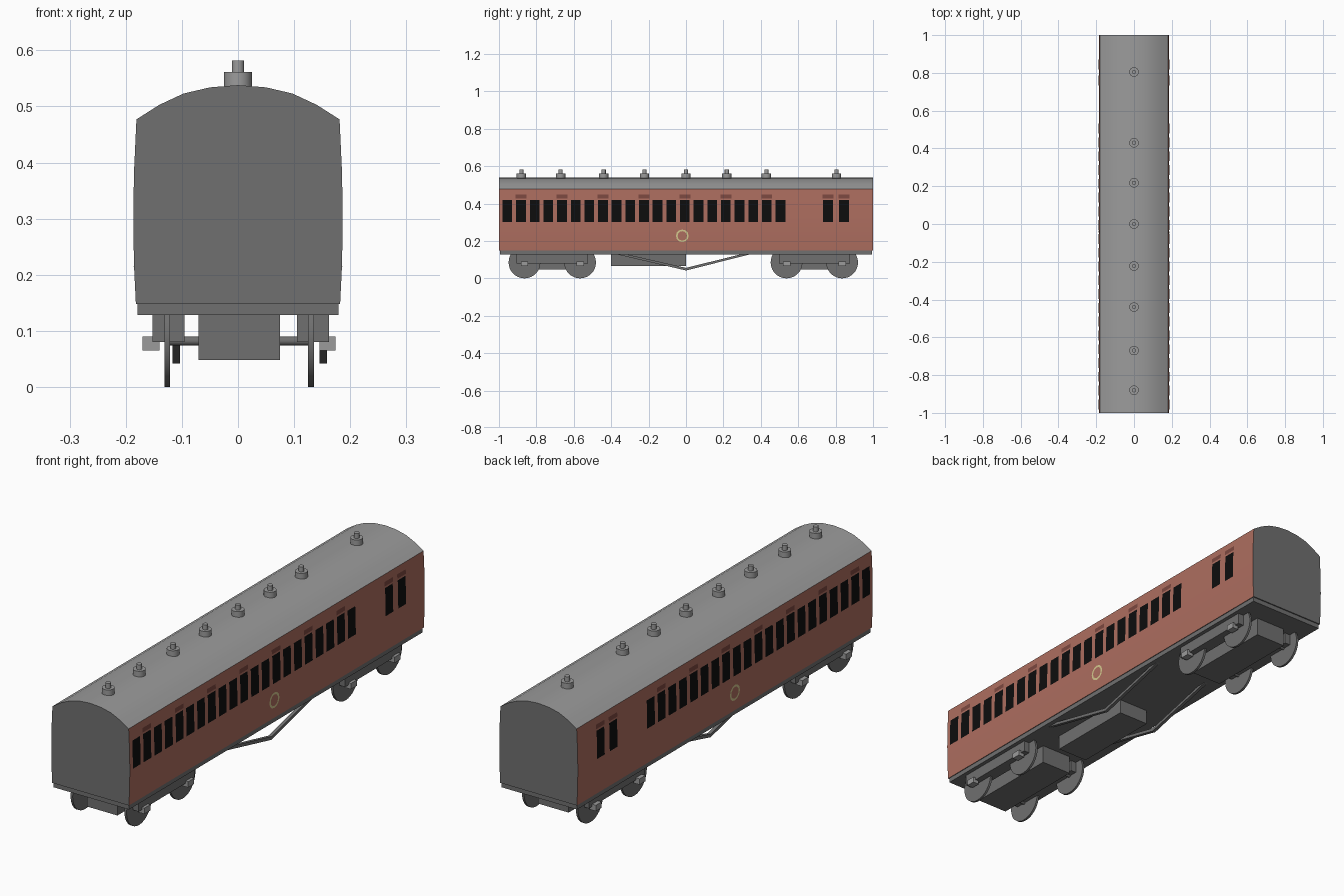
import bpy, bmesh, math
from mathutils import Matrix

if "Cube" in bpy.data.objects:
    bpy.data.objects.remove(bpy.data.objects["Cube"])


def material(name, r, g, b):
    m = bpy.data.materials.new(name)
    m.diffuse_color = (r, g, b, 1)
    m.use_nodes = True
    m.node_tree.nodes["Principled BSDF"].inputs["Base Color"].default_value = m.diffuse_color
    return m


ROOF = material("roof_grey", 0.33, 0.33, 0.33)
DARK = material("dark_grey", 0.16, 0.16, 0.16)
RED = material("faded_maroon", 0.42, 0.155, 0.115)
HOOD = material("deep_maroon", 0.20, 0.065, 0.05)
GLASS = material("window_black", 0.004, 0.004, 0.004)
CREAM = material("pale_yellow", 0.66, 0.58, 0.27)


def finish(name, bm, mats, smooth=False, recalc=True):
    if recalc:
        bmesh.ops.recalc_face_normals(bm, faces=bm.faces)
    me = bpy.data.meshes.new(name)
    bm.to_mesh(me)
    bm.free()
    for m in mats:
        me.materials.append(m)
    if smooth:
        for p in me.polygons:
            p.use_smooth = True
        me.set_sharp_from_angle(angle=math.radians(35))
    ob = bpy.data.objects.new(name, me)
    bpy.context.collection.objects.link(ob)
    return ob


def box(name, x0, x1, y0, y1, z0, z1, mat):
    bm = bmesh.new()
    m = Matrix.Translation(((x0 + x1) / 2, (y0 + y1) / 2, (z0 + z1) / 2)) @ \
        Matrix.Diagonal((x1 - x0, y1 - y0, z1 - z0, 1))
    bmesh.ops.create_cube(bm, size=1, matrix=m)
    return finish(name, bm, [mat])


def cylinder(name, centre, r, depth, mat, along_x=False, seg=24):
    bm = bmesh.new()
    m = Matrix.Translation(centre)
    if along_x:
        m = m @ Matrix.Rotation(math.pi / 2, 4, 'Y')
    bmesh.ops.create_cone(bm, cap_ends=True, segments=seg, radius1=r,
                          radius2=r, depth=depth, matrix=m)
    return finish(name, bm, [mat], smooth=True)


def prism(bm, points, offset):
    face = bm.faces.new([bm.verts.new(p) for p in points])
    ext = bmesh.ops.extrude_face_region(bm, geom=[face])
    verts = [v for v in ext["geom"] if isinstance(v, bmesh.types.BMVert)]
    bmesh.ops.translate(bm, verts=verts, vec=offset)


# Body shell: bowed sides and arched roof, coloured by face direction
SIDE = [(0.182, 0.148), (0.1855, 0.22), (0.1865, 0.30), (0.1855, 0.38), (0.181, 0.477)]
ARCH = [(0.14, 0.503), (0.097, 0.523), (0.05, 0.534), (0.0, 0.538)]
half = SIDE + ARCH
outline = half + [(-x, z) for x, z in reversed(half[:-1])]
bm = bmesh.new()
prism(bm, [(x, -1, z) for x, z in outline], (0, 2, 0))
bmesh.ops.recalc_face_normals(bm, faces=bm.faces)
for f in bm.faces:
    if abs(f.normal.y) > 0.9 or f.normal.z < -0.9:
        f.material_index = 2
    elif f.calc_center_median().z > 0.478:
        f.material_index = 1
finish("carriage_body", bm, [RED, ROOF, DARK], smooth=True)


def side_x(z):
    for (xa, za), (xb, zb) in zip(SIDE, SIDE[1:]):
        if z <= zb:
            return xa + (xb - xa) * (z - za) / (zb - za)
    return SIDE[-1][0]


def side_panels(name, centres, width, zs, mat, s, lift=0.0012):
    # Thin plates that follow the bowed side
    bm = bmesh.new()
    for y in centres:
        for z0, z1 in zip(zs, zs[1:]):
            pts = [(s * (side_x(z) + lift), yy, z) for yy, z in
                   ((y - width / 2, z0), (y + width / 2, z0),
                    (y + width / 2, z1), (y - width / 2, z1))]
            bm.faces.new([bm.verts.new(p) for p in (pts if s > 0 else pts[::-1])])
    return finish(name, bm, [mat], recalc=False)


windows = [-0.955 + 0.073 * i for i in range(21)] + [0.759, 0.845]
hoods = windows[1:21:3] + windows[21:]
for s, side, ring_y in ((1, "right", -0.02), (-1, "left", -0.065)):
    side_panels(side + "_windows", windows, 0.052, [0.30, 0.38, 0.42], GLASS, s)
    side_panels(side + "_window_hoods", hoods, 0.058, [0.428, 0.447], HOOD, s, 0.002)
    # Painted ring on the lower side
    bm = bmesh.new()
    n = 12
    loops = []
    for r in (0.034, 0.025):
        loop = []
        for i in range(n):
            a = 2 * math.pi * i / n
            z = 0.227 + r * math.sin(a)
            loop.append(bm.verts.new((s * (side_x(z) + 0.0015), ring_y + r * math.cos(a), z)))
        loops.append(loop)
    for i in range(n):
        j = (i + 1) % n
        q = [loops[0][i], loops[0][j], loops[1][j], loops[1][i]]
        bm.faces.new(q if s > 0 else q[::-1])
    finish(side + "_painted_ring", bm, [CREAM], recalc=False)

# Roof ventilators
for i, y in enumerate((-0.88, -0.67, -0.44, -0.222, 0, 0.218, 0.43, 0.805)):
    cylinder(f"vent_base_{i}", (0, y, 0.546), 0.025, 0.03, ROOF)
    cylinder(f"vent_cap_{i}", (0, y, 0.57), 0.011, 0.024, ROOF, seg=16)

# Underframe and battery box
box("underframe", -0.179, 0.179, -0.995, 0.995, 0.128, 0.1485, DARK)
box("battery_box", -0.07, 0.075, -0.40, 0.0, 0.065, 0.13, DARK)

# V-shaped truss rods
for name, x in (("left_truss", -0.117), ("right_truss", 0.145)):
    bm = bmesh.new()
    v = [(-0.40, 0.135), (0, 0.042), (0.37, 0.135), (0.32, 0.135), (0, 0.056), (-0.345, 0.135)]
    prism(bm, [(x, y, z) for y, z in v], (0.014, 0, 0))
    finish(name, bm, [DARK])

# Bogies
for end, yc in (("front", -0.715), ("rear", 0.686)):
    box(end + "_bogie_centre", -0.07, 0.075, yc - 0.21, yc + 0.21, 0.048, 0.13, DARK)
    for side, x0, x1 in (("left", -0.152, -0.095), ("right", 0.105, 0.162)):
        box(f"{end}_{side}_bogie_frame", x0, x1, yc - 0.19, yc + 0.19, 0.08, 0.13, DARK)
    for k, dy in enumerate((-0.1485, 0.1485)):
        y = yc + dy
        cylinder(f"{end}_axle_{k}", (0.001, y, 0.082), 0.008, 0.25, DARK, True, 12)
        for side, xw, x0, x1 in (("left", -0.126, -0.17, -0.14), ("right", 0.130, 0.145, 0.174)):
            cylinder(f"{end}_{side}_wheel_{k}", (xw, y, 0.085), 0.085, 0.01, DARK, True, 32)
            box(f"{end}_{side}_axlebox_{k}", x0, x1, y - 0.02, y + 0.02, 0.065, 0.09, ROOF)
